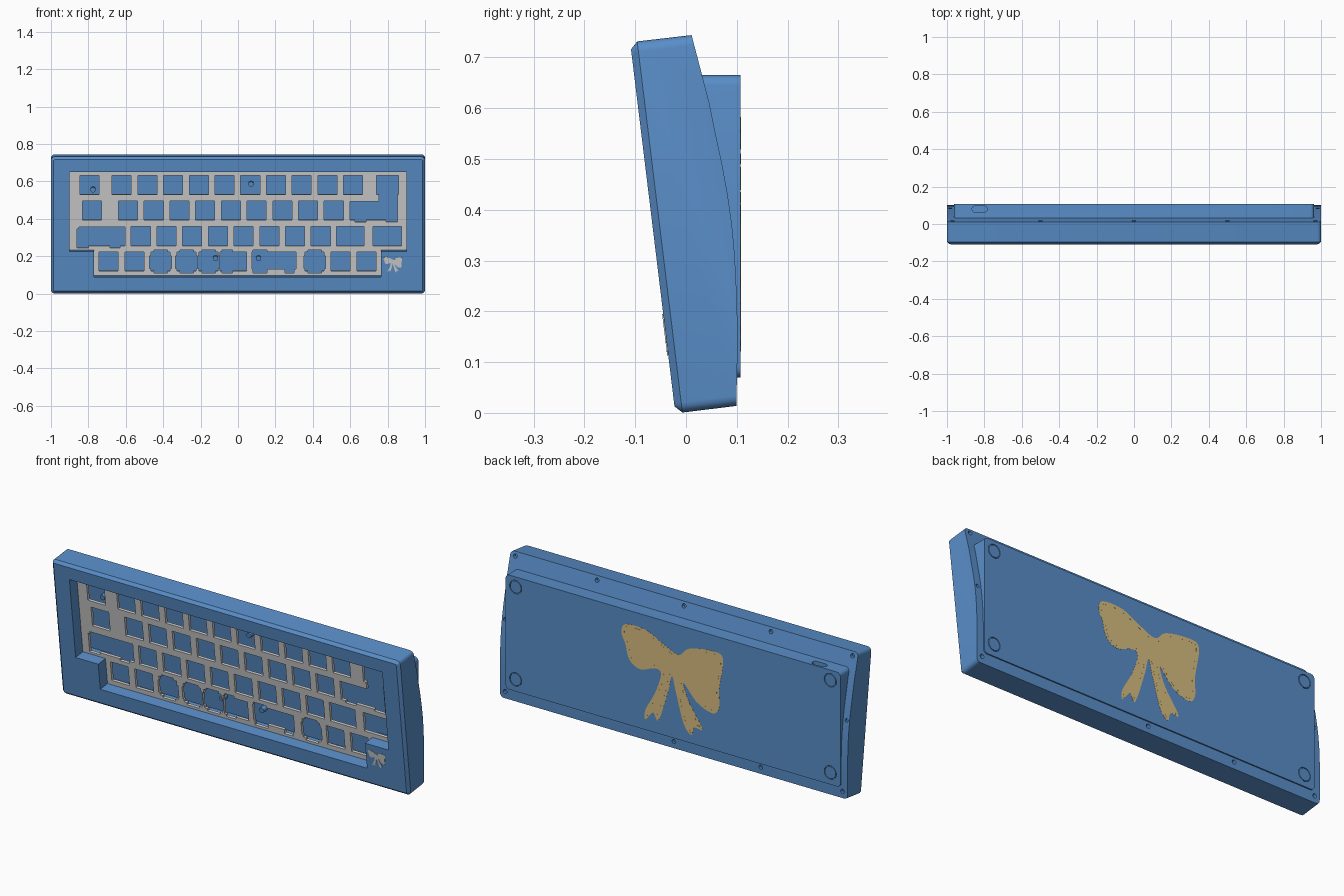
import bpy, bmesh, math
from mathutils import Matrix, Vector

if "Cube" in bpy.data.objects:
    bpy.data.objects.remove(bpy.data.objects["Cube"])

# Case frame: local x = width, y = depth behind the front face, z = up the face
TILT = Matrix.Translation((0, -0.021, -0.001)) @ Matrix.Rotation(math.radians(7), 4, 'X')


def material(name, rgb):
    m = bpy.data.materials.new(name)
    m.diffuse_color = (*rgb, 1)
    m.use_nodes = True
    m.node_tree.nodes["Principled BSDF"].inputs["Base Color"].default_value = m.diffuse_color
    return m


BLUE = material("blue_shell", (0.10, 0.27, 0.58))
GOLD = material("gold_inlay", (0.68, 0.50, 0.21))


def prism(name, polys, a, b, mat=None, matrix=Matrix(), axis='y', edit=None):
    """Extrude closed 2D outlines: (x, z) along y, or (y, z) along x."""
    bm = bmesh.new()
    for poly in polys:
        put = (lambda p, d: (p[0], d, p[1])) if axis == 'y' else (lambda p, d: (d, p[0], p[1]))
        lo = [bm.verts.new(put(p, a)) for p in poly]
        hi = [bm.verts.new(put(p, b)) for p in poly]
        bm.faces.new(lo)
        bm.faces.new(hi[::-1])
        n = len(poly)
        for i in range(n):
            j = (i + 1) % n
            bm.faces.new((lo[i], hi[i], hi[j], lo[j]))
    bmesh.ops.recalc_face_normals(bm, faces=bm.faces)
    if edit:
        edit(bm)
    bm.transform(matrix)
    if bm.calc_volume(signed=True) < 0:
        bmesh.ops.reverse_faces(bm, faces=bm.faces)
    mesh = bpy.data.meshes.new(name)
    bm.to_mesh(mesh)
    bm.free()
    ob = bpy.data.objects.new(name, mesh)
    bpy.context.collection.objects.link(ob)
    if mat:
        mesh.materials.append(mat)
    return ob


def activate(ob):
    bpy.ops.object.select_all(action='DESELECT')
    ob.select_set(True)
    bpy.context.view_layer.objects.active = ob


def volume(ob):
    bm = bmesh.new()
    bm.from_mesh(ob.data)
    v = bm.calc_volume()
    bm.free()
    return v


def cut(ob, cutter):
    """Subtract the cutter, trying the next solver if nothing was removed."""
    for solver in ('EXACT', 'MANIFOLD', 'FLOAT'):
        before, backup = volume(ob), ob.data.copy()
        mod = ob.modifiers.new("cut", 'BOOLEAN')
        mod.operation, mod.solver, mod.object = 'DIFFERENCE', solver, cutter
        activate(ob)
        bpy.ops.object.modifier_apply(modifier=mod.name)
        if 0 < volume(ob) < before - 1e-8:
            break
        ob.data = backup
    bpy.data.objects.remove(cutter)


def rect(x0, x1, z0, z1):
    return [(x0, z0), (x1, z0), (x1, z1), (x0, z1)]


def circle(x, z, r, n=24):
    return [(x + r * math.cos(i * math.tau / n), z + r * math.sin(i * math.tau / n)) for i in range(n)]


def smooth_loop(pts, steps=4):
    """Closed curve through the given points."""
    out, n = [], len(pts)
    for i in range(n):
        p0, p1, p2, p3 = (Vector(pts[(i + k) % n]) for k in (-1, 0, 1, 2))
        for s in range(steps):
            t = s / steps
            out.append(tuple(0.5 * (2 * p1 + (p2 - p0) * t + (2 * p0 - 5 * p1 + 4 * p2 - p3) * t * t
                                    + (3 * p1 - p0 - 3 * p2 + p3) * t ** 3)))
    return out


def bevel_depth_edges(radius, min_dy):
    def edit(bm):
        es = [e for e in bm.edges if abs(e.verts[0].co.x - e.verts[1].co.x) < 1e-5
              and abs(e.verts[0].co.y - e.verts[1].co.y) > min_dy
              and abs(e.verts[0].co.z - e.verts[1].co.z) < 0.03]
        bmesh.ops.bevel(bm, geom=es, offset=radius, segments=4, profile=0.5, affect='EDGES')
    return edit


def case_edges(bm):
    bevel_depth_edges(0.02, 0.08)(bm)
    bm.normal_update()
    front = max((f for f in bm.faces if f.normal.y < -0.95), key=lambda f: f.calc_area())
    bmesh.ops.bevel(bm, geom=list(front.edges), offset=0.014, segments=1, affect='EDGES')
    bmesh.ops.remove_doubles(bm, verts=bm.verts, dist=1e-5)


# Outer case: tilted front, bowed back
profile = [(-0.021, -0.001), (0.099, 0.0137), (0.101, 0.10), (0.101, 0.19), (0.099, 0.25),
           (0.096, 0.31), (0.0905, 0.37), (0.082, 0.43), (0.071, 0.49), (0.057, 0.555), (0.046, 0.61),
           (0.033, 0.66), (0.011, 0.744), (-0.110, 0.730)]
case = prism("case", [profile], -1, 1, BLUE, axis='x', edit=case_edges)


def opening(g):
    return [(-0.77 - g, 0.09 - g), (0.765 + g, 0.09 - g), (0.765 + g, 0.228 - g), (0.9 + g, 0.228 - g),
            (0.9 + g, 0.656 + g), (-0.9 - g, 0.656 + g), (-0.9 - g, 0.228 - g), (-0.77 - g, 0.228 - g)]


cut(case, prism("opening_cutter", [opening(0)], -0.1, 0.11, matrix=TILT))

# Screw holes around the back rim
rim = [(x, 0.713) for x in (-0.97, -0.5, 0, 0.5, 0.97)] + [(x, 0.035) for x in (-0.97, -0.5, 0, 0.97)]
cut(case, prism("rim_screw_cutter", [circle(x, z, 0.011, 12) for x, z in rim], 0.108, 0.3, matrix=TILT))
sides = [circle(x, 0.4, 0.009, 12) for x in (-0.983, 0.983)]
cut(case, prism("side_screw_cutter", sides, 0.142, 0.3, matrix=TILT))

# Switch plate with its key openings
S = 0.051
P = 0.1375


def key(x, z):
    return (x - S, x + S, z - S, z + S)


holes = [key(-0.795, 0.58), (0.74, 0.857, 0.53, 0.632)]
holes += [key(-0.622 + P * i, 0.58) for i in range(10)]
holes += [key(-0.78, 0.444)] + [key(-0.588 + P * i, 0.444) for i in range(9)]
holes += [(0.6, 0.80, 0.393, 0.493), (0.625, 0.685, 0.382, 0.44), (0.755, 0.845, 0.40, 0.57),
          (0.79, 0.853, 0.383, 0.56)]
holes += [(-0.85, -0.603, 0.255, 0.356), (-0.86, -0.80, 0.244, 0.345), (-0.685, -0.63, 0.244, 0.32)]
holes += [key(-0.52 + P * i, 0.306) for i in range(8)]
holes += [(0.527, 0.675, 0.255, 0.357), (0.722, 0.875, 0.255, 0.357)]
holes += [key(x, 0.171) for x in (-0.692, -0.553, -0.414, -0.275, -0.157, 0.41, 0.548, 0.687)]
for x in (-0.414, -0.275, -0.157, 0.41):
    holes += [(x - 0.036, x + 0.036, 0.109, 0.233), (x - 0.058, x + 0.058, 0.133, 0.2)]
holes += [(-0.095, 0.045, 0.12, 0.222), (-0.085, -0.03, 0.109, 0.233),
          (0.075, 0.31, 0.13, 0.222), (0.08, 0.155, 0.109, 0.233), (0.25, 0.3, 0.109, 0.215)]
plate = prism("switch_plate", [opening(0.004)], 0.06, 0.075, matrix=TILT)
for x0, x1, z0, z1 in holes:
    outline = rect(x0, x1, (z0 - 0.006) / 0.9925, (z1 - 0.006) / 0.9925)
    cut(plate, prism("key_cutter", [outline], 0.04, 0.095, matrix=TILT))

# Standoffs under the plate
posts = [circle(x, z, 0.014, 16) for x, z in ((-0.12, 0.18), (0.11, 0.18), (-0.775, 0.55), (0.07, 0.58))]
prism("standoffs", posts, 0.08, 0.115, BLUE, TILT)

# Raised base on the back, with a port slot and four foot recesses
base = prism("back_base", [[(0.107, 0.07), (0.107, 0.665), (0.02, 0.665), (0.09, 0.07)]],
             -0.963, 0.963, BLUE, axis='x', edit=bevel_depth_edges(0.02, 0.01))
slot = [(-0.825 + sx * 0.024 + 0.017 * math.cos(a), 0.08 + 0.017 * math.sin(a))
        for sx, start in ((1, -90), (-1, 90)) for a in (math.radians(start + 22.5 * k) for k in range(9))]
upright = Matrix(((1, 0, 0, 0), (0, 0, 1, 0), (0, 1, 0, 0.61), (0, 0, 0, 1)))
cut(base, prism("port_cutter", [slot], 0, 0.12, matrix=upright))
feet = [(x, z) for x in (-0.905, 0.905) for z in (0.132, 0.612)]
cut(base, prism("foot_cutter", [circle(x, z, 0.035, 32) for x, z in feet], 0.101, 0.12))
prism("feet", [circle(x, z, 0.031, 32) for x, z in feet], 0.095, 0.107, BLUE)

# Bow outline: lobes, then right tail, left tail
bow = [(-0.318, 0.554), (-0.295, 0.604), (-0.18, 0.606), (-0.085, 0.562), (0.01, 0.526), (0.074, 0.576),
       (0.21, 0.598), (0.267, 0.571), (0.244, 0.413), (0.244, 0.313), (0.205, 0.274), (0.114, 0.308),
       (0.04, 0.388), (0.07, 0.296), (0.148, 0.178), (0.1, 0.172), (0.085, 0.128), (0.04, 0.175),
       (-0.005, 0.328), (-0.028, 0.405), (-0.05, 0.318), (-0.105, 0.155), (-0.136, 0.188), (-0.18, 0.14),
       (-0.18, 0.19), (-0.125, 0.292), (-0.09, 0.398), (-0.125, 0.42), (-0.21, 0.391), (-0.273, 0.426),
       (-0.295, 0.5)]
outline = smooth_loop(bow)
back = [(-u - 0.022, z - 0.015) for u, z in outline]
prism("back_bow_inlay", [back], 0.1, 0.1076, GOLD)

# Stitches just inside the edge of the inlay
stitches = []
for i in range(0, len(back), 2):
    p, q = Vector(back[i]), Vector(back[(i + 1) % len(back)])
    d = (q - p).normalized()
    side = Vector((-d.y, d.x))
    stitches.append([tuple(p + side * 0.013), tuple(q + side * 0.013),
                     tuple(q + side * 0.016), tuple(p + side * 0.016)])
prism("bow_stitches", stitches, 0.107, 0.108, GOLD)

# Small bow badge on the front corner
badge = [(0.832 + 0.17 * u, 0.156 + 0.17 * (z - 0.367)) for u, z in outline]
prism("front_bow_badge", [badge], -0.002, 0.01, matrix=TILT)

for ob in list(bpy.context.scene.objects):
    activate(ob)
    bpy.ops.object.shade_smooth_by_angle(angle=math.radians(25))
